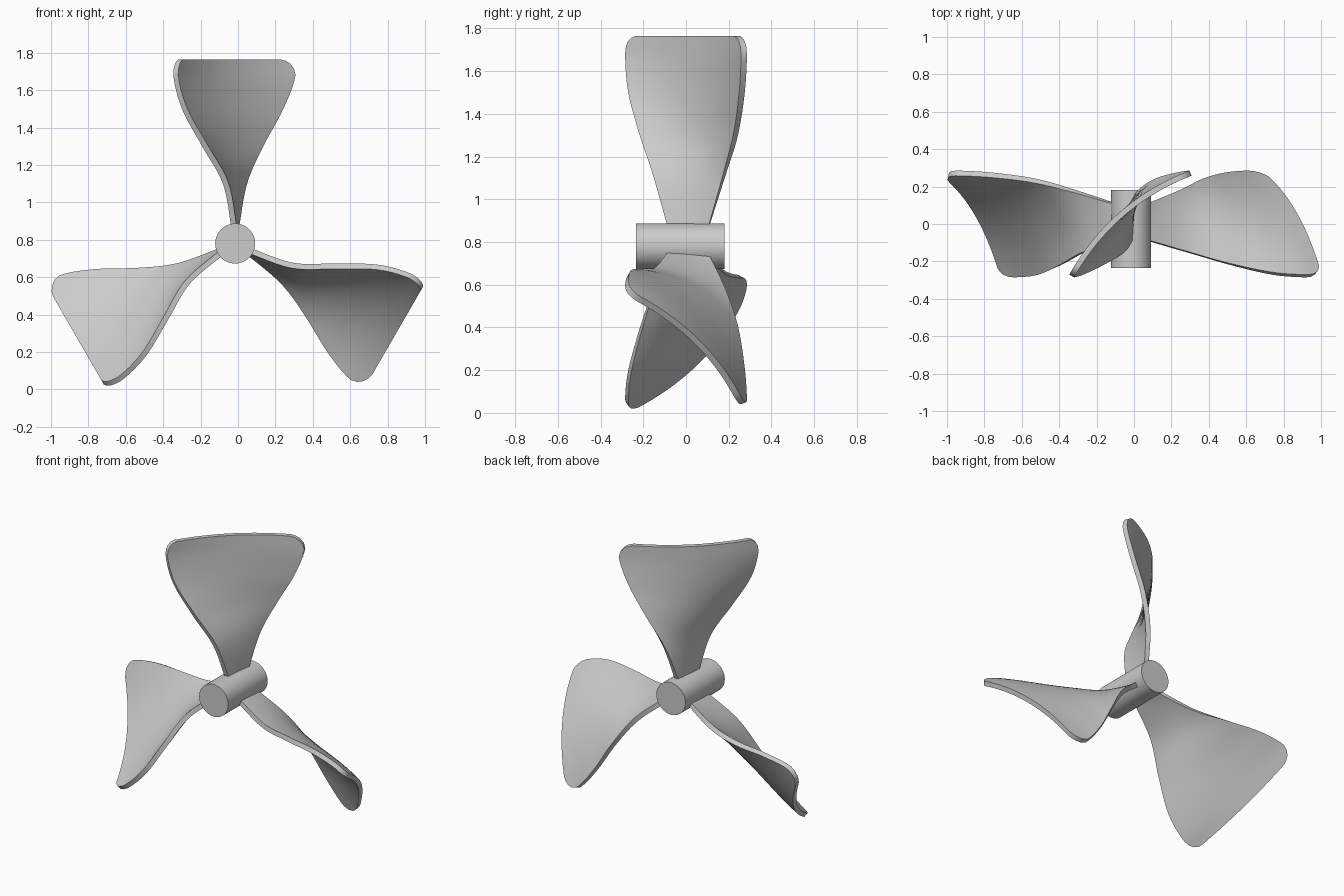
import bpy
import math
from mathutils import Matrix, Vector

cube = bpy.data.objects.get("Cube")
if cube:
    bpy.data.objects.remove(cube, do_unlink=True)

AXIS = Vector((-0.015, 0, 0.78))   # hub centre, axis along y
THICKNESS = 0.03
ROW_STEPS = 6
COLUMNS = 20

grey = bpy.data.materials.new("plain grey")
grey.use_nodes = True
colour = (0.6, 0.6, 0.6, 1)
grey.diffuse_color = colour
grey.node_tree.nodes["Principled BSDF"].inputs["Base Color"].default_value = colour

# Blade stations: height, leading x, leading y, trailing x, trailing y, camber
STATIONS = [
    (0.85, -0.018, -0.08, -0.012, 0.10, 0.0),
    (1.10, -0.065, -0.15, 0.035, 0.175, 0.015),
    (1.30, -0.175, -0.215, 0.125, 0.232, 0.045),
    (1.50, -0.285, -0.265, 0.235, 0.262, 0.065),
    (1.68, -0.333, -0.278, 0.302, 0.272, 0.075),
]
# Rounded tip: height, leading and trailing limits across the chord
TIP = [(1.715, -0.99, 0.98), (1.742, -0.96, 0.93), (1.757, -0.92, 0.87), (1.765, -0.87, 0.80)]


def spline(a, b, c, d, t):
    """Catmull-Rom blend of four stations."""
    return [0.5 * (2 * q + (r - p) * t + (2 * p - 5 * q + 4 * r - s) * t * t
                   + (3 * q - p - 3 * r + s) * t ** 3)
            for p, q, r, s in zip(a, b, c, d)]


def section(station, z, low, high):
    """One cambered cross-section of the blade, as a row of points."""
    _, lx, ly, tx, ty, camber = station
    lead, trail = Vector((lx, ly, z)), Vector((tx, ty, z))
    chord = (trail - lead).normalized()
    normal = Vector((-chord.y, chord.x, 0))
    row = []
    for i in range(COLUMNS + 1):
        u = low + (high - low) * i / COLUMNS
        row.append(lead.lerp(trail, (u + 1) / 2) + normal * camber * (1 - u * u))
    return row


def blade_mesh():
    first = [2 * a - b for a, b in zip(STATIONS[0], STATIONS[1])]
    last = [2 * a - b for a, b in zip(STATIONS[-1], STATIONS[-2])]
    last[1:] = STATIONS[-1][1:]
    pts = [first] + STATIONS + [last]
    rows = []
    for k in range(len(STATIONS) - 1):
        for j in range(ROW_STEPS):
            s = spline(*pts[k:k + 4], j / ROW_STEPS)
            rows.append(section(s, s[0], -1, 1))
    rows.append(section(STATIONS[-1], STATIONS[-1][0], -1, 1))
    rows += [section(STATIONS[-1], *tip) for tip in TIP]
    verts = [p - AXIS for row in rows for p in row]
    n = COLUMNS + 1
    faces = [(r * n + c, r * n + c + 1, (r + 1) * n + c + 1, (r + 1) * n + c)
             for r in range(len(rows) - 1) for c in range(COLUMNS)]
    mesh = bpy.data.meshes.new("blade")
    mesh.from_pydata(verts, [], faces)
    mesh.materials.append(grey)
    return mesh


def smooth(obj):
    bpy.ops.object.select_all(action='DESELECT')
    obj.select_set(True)
    bpy.context.view_layer.objects.active = obj
    bpy.ops.object.shade_smooth_by_angle(angle=math.radians(35))


# Hub cylinder
bpy.ops.mesh.primitive_cylinder_add(vertices=48, radius=0.107, depth=0.415,
                                    location=AXIS + Vector((0, -0.027, 0)),
                                    rotation=(math.pi / 2, 0, 0))
hub = bpy.context.object
hub.name = "hub"
hub.data.materials.append(grey)
smooth(hub)

# Three twisted blades around the hub
for i, name in enumerate(("top_blade", "left_blade", "right_blade")):
    blade = bpy.data.objects.new(name, blade_mesh())
    bpy.context.collection.objects.link(blade)
    blade.matrix_world = Matrix.Translation(AXIS) @ Matrix.Rotation(i * math.tau / 3, 4, 'Y')
    solid = blade.modifiers.new("thickness", 'SOLIDIFY')
    solid.thickness = THICKNESS
    solid.offset = 0
    bpy.context.view_layer.objects.active = blade
    blade.select_set(True)
    bpy.ops.object.modifier_apply(modifier=solid.name)
    smooth(blade)
